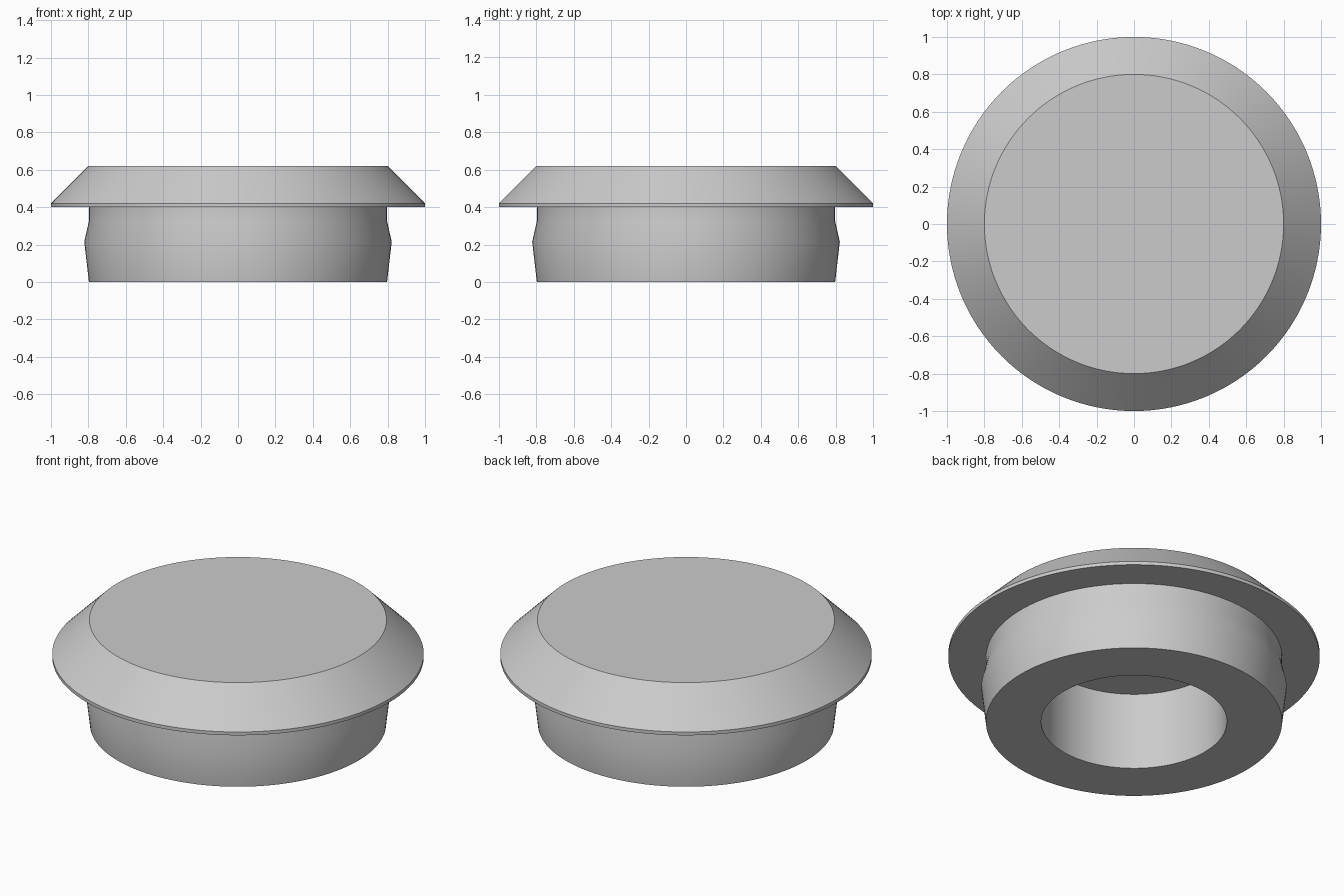
import bpy, bmesh, math

cube = bpy.data.objects.get("Cube")
if cube:
    bpy.data.objects.remove(cube, do_unlink=True)

SEGMENTS = 128

# Plain grey material
grey = bpy.data.materials.new("light grey")
grey.use_nodes = True
colour = (0.6, 0.6, 0.6, 1)
grey.diffuse_color = colour
grey.node_tree.nodes["Principled BSDF"].inputs["Base Color"].default_value = colour


def lathe(name, profile):
    """Spin an (r, z) profile, running from axis to axis, into a closed solid."""
    bm = bmesh.new()
    verts = [bm.verts.new((r, 0, z)) for r, z in profile]
    edges = [bm.edges.new(pair) for pair in zip(verts, verts[1:])]
    bmesh.ops.spin(bm, geom=verts + edges, cent=(0, 0, 0), axis=(0, 0, 1),
                   angle=math.tau, steps=SEGMENTS, use_duplicate=False)
    bmesh.ops.remove_doubles(bm, verts=bm.verts, dist=0.0001)
    bmesh.ops.recalc_face_normals(bm, faces=bm.faces)
    mesh = bpy.data.meshes.new(name)
    bm.to_mesh(mesh)
    bm.free()
    mesh.materials.append(grey)
    obj = bpy.data.objects.new(name, mesh)
    bpy.context.collection.objects.link(obj)
    bpy.ops.object.select_all(action="DESELECT")
    obj.select_set(True)
    bpy.context.view_layer.objects.active = obj
    bpy.ops.object.shade_smooth_by_angle(angle=math.radians(30))
    return obj


# Bevelled cap, flange, snap-in neck and blind bore in one turned profile
lathe("plug", [
    (0, 0.62), (0.8, 0.62),                # flat top
    (1, 0.42), (1, 0.4),                   # bevel and flange rim
    (0.797, 0.4), (0.797, 0.325),          # neck
    (0.822, 0.215), (0.797, 0),            # snap ridge and taper
    (0.5, 0), (0.5, 0.46), (0, 0.46),      # bore and its ceiling
])
